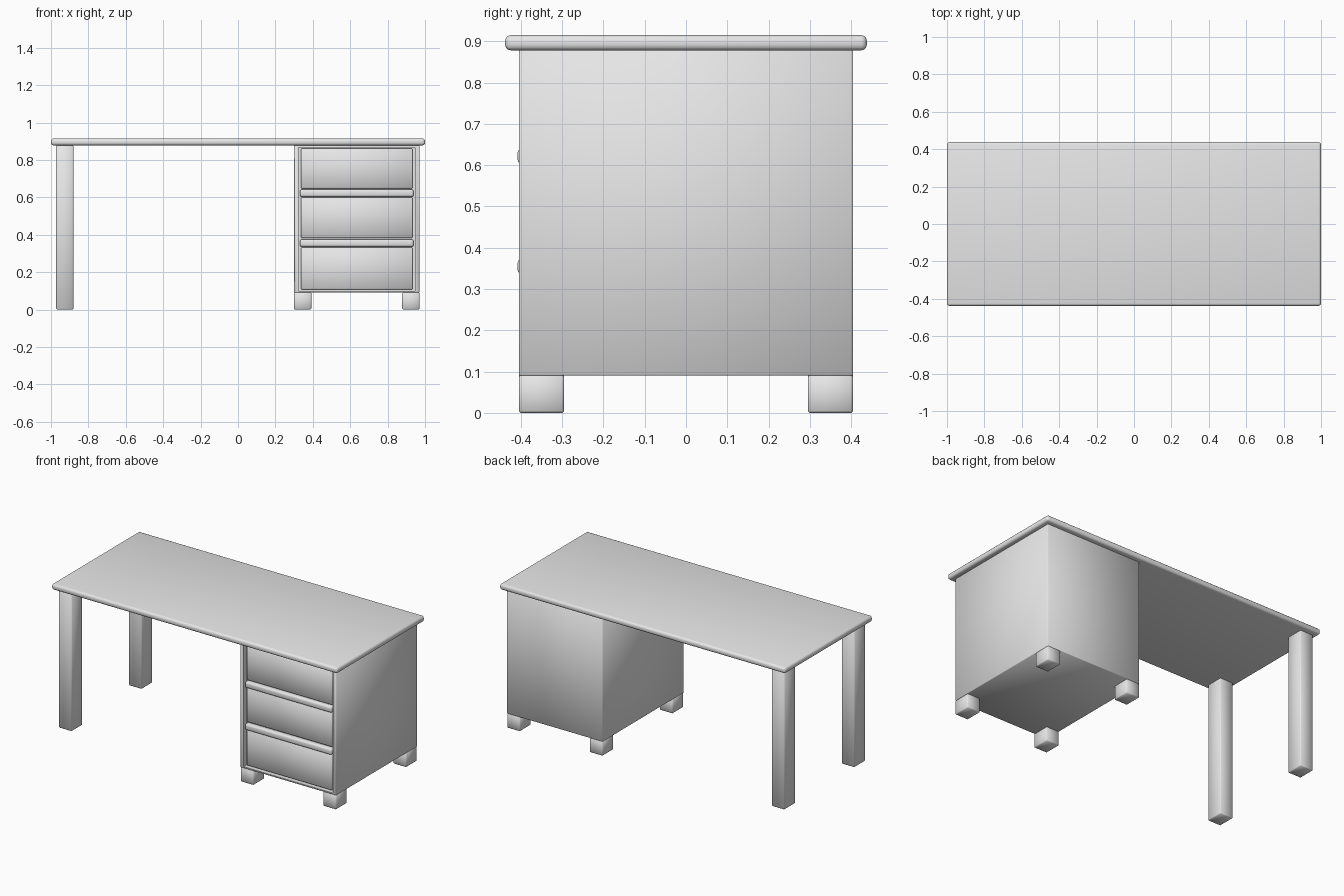
import bpy, bmesh

if "Cube" in bpy.data.objects:
    bpy.data.objects.remove(bpy.data.objects["Cube"])

grey = bpy.data.materials.new("grey paint")
grey.diffuse_color = (0.8, 0.8, 0.8, 1)
grey.use_nodes = True
grey.node_tree.nodes["Principled BSDF"].inputs["Base Color"].default_value = grey.diffuse_color


def finish(obj, bm, smooth=True):
    bm.to_mesh(obj.data)
    bm.free()
    obj.data.materials.append(grey)
    for p in obj.data.polygons:
        p.use_smooth = smooth


def box(name, x, y, z, bevel=0.0, segments=1, smooth=True):
    """Box from (min, max) ranges, with optionally rounded edges."""
    obj = bpy.data.objects.new(name, bpy.data.meshes.new(name))
    bpy.context.collection.objects.link(obj)
    bm = bmesh.new()
    bmesh.ops.create_cube(bm, size=1)
    for v in bm.verts:
        for i, (a, b) in enumerate((x, y, z)):
            v.co[i] = a if v.co[i] < 0 else b
    if bevel:
        bmesh.ops.bevel(bm, geom=bm.edges[:], offset=bevel, segments=segments,
                        profile=0.5, affect='EDGES')
    finish(obj, bm, smooth)
    return obj


# Table top with rounded rim
box("table_top", (-1, 1), (-0.438, 0.438), (0.878, 0.915), 0.014, 3)

# Long legs on the left, short feet under the cabinet
for side, ys in (("front", (-0.405, -0.295)), ("back", (0.295, 0.405))):
    box(f"{side}_leg", (-0.972, -0.88), ys, (0, 0.88), 0.005)
    box(f"{side}_inner_foot", (0.30, 0.392), ys, (0, 0.092), 0.005)
    box(f"{side}_outer_foot", (0.878, 0.97), ys, (0, 0.092), 0.005)

# Cabinet body with a recessed front opening
body = bpy.data.objects.new("cabinet", bpy.data.meshes.new("cabinet"))
bpy.context.collection.objects.link(body)
bm = bmesh.new()
bmesh.ops.create_cube(bm, size=1)
for v in bm.verts:
    v.co.x = 0.30 if v.co.x < 0 else 0.97
    v.co.y = -0.405 if v.co.y < 0 else 0.405
    v.co.z = 0.09 if v.co.z < 0 else 0.88
bmesh.ops.bevel(bm, geom=bm.edges[:], offset=0.003, segments=1, affect='EDGES')
front = min(bm.faces, key=lambda f: f.calc_center_median().y)
bmesh.ops.inset_region(bm, faces=[front], thickness=0.028)
for v in front.verts:
    v.co.z = 0.10 if v.co.z < 0.5 else 0.866
back = bmesh.ops.extrude_face_region(bm, geom=[front])
bmesh.ops.translate(bm, vec=(0, 0.03, 0),
                    verts=[g for g in back["geom"] if isinstance(g, bmesh.types.BMVert)])
if front.is_valid:
    bm.faces.remove(front)
bmesh.ops.recalc_face_normals(bm, faces=bm.faces[:])
finish(body, bm)
bpy.context.view_layer.objects.active = body
body.select_set(True)
bpy.ops.object.shade_smooth_by_angle(angle=0.9)

# Drawer fronts, and rounded rails between them
for i, (lo, hi) in enumerate(((0.108, 0.333), (0.383, 0.600), (0.648, 0.860))):
    box(f"drawer_front_{i + 1}", (0.337, 0.933), (-0.395, -0.37), (lo, hi), 0.004)
for i, (lo, hi) in enumerate(((0.335, 0.375), (0.602, 0.642))):
    box(f"drawer_rail_{i + 1}", (0.331, 0.939), (-0.408, -0.37), (lo, hi), 0.012, 3)
